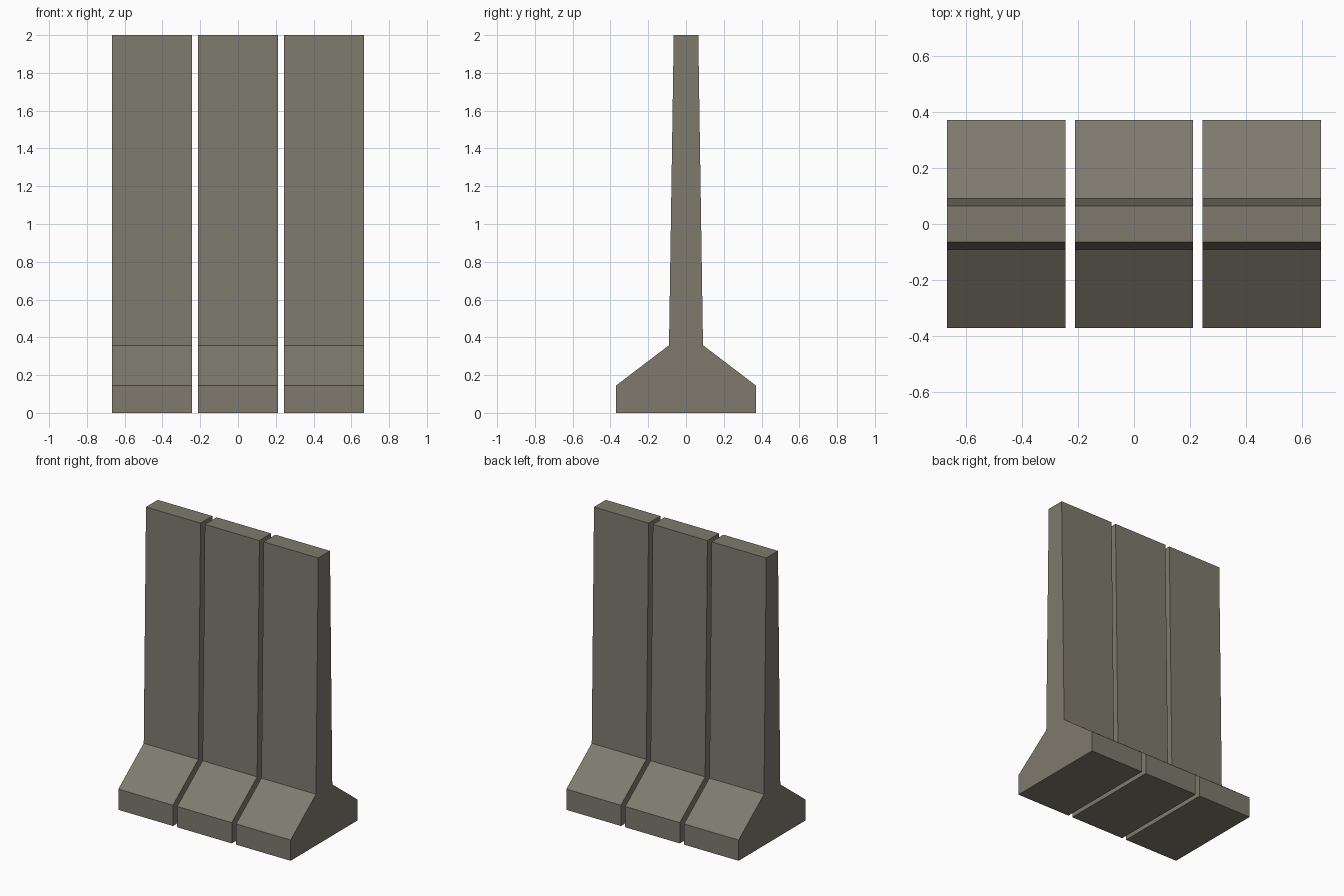
import bpy
import bmesh

cube = bpy.data.objects.get("Cube")
if cube:
    bpy.data.objects.remove(cube, do_unlink=True)

# Weathered concrete
concrete = bpy.data.materials.new("concrete")
concrete.use_nodes = True
color = (0.21, 0.195, 0.155, 1)
concrete.diffuse_color = color
bsdf = concrete.node_tree.nodes["Principled BSDF"]
bsdf.inputs["Base Color"].default_value = color
bsdf.inputs["Roughness"].default_value = 0.9

WIDTH = 0.422
SPACING = 0.455
# Half of the cross-section: (half depth, height)
HALF = [(0.37, 0), (0.37, 0.145), (0.09, 0.358), (0.065, 2)]


def make_section(name, x):
    """Extrude the mirrored wall profile along x."""
    bm = bmesh.new()
    profile = HALF + [(-y, z) for y, z in reversed(HALF)]
    verts = [bm.verts.new((-WIDTH / 2, y, z)) for y, z in profile]
    face = bm.faces.new(verts)
    result = bmesh.ops.extrude_face_region(bm, geom=[face])
    moved = [v for v in result["geom"] if isinstance(v, bmesh.types.BMVert)]
    bmesh.ops.translate(bm, verts=moved, vec=(WIDTH, 0, 0))
    bmesh.ops.recalc_face_normals(bm, faces=bm.faces)
    mesh = bpy.data.meshes.new(name)
    bm.to_mesh(mesh)
    bm.free()
    mesh.materials.append(concrete)
    obj = bpy.data.objects.new(name, mesh)
    obj.location.x = x
    bpy.context.collection.objects.link(obj)


# Three freestanding wall sections side by side
for side, label in ((-1, "right"), (0, "middle"), (1, "left")):
    make_section(label + "_wall_section", side * SPACING)
